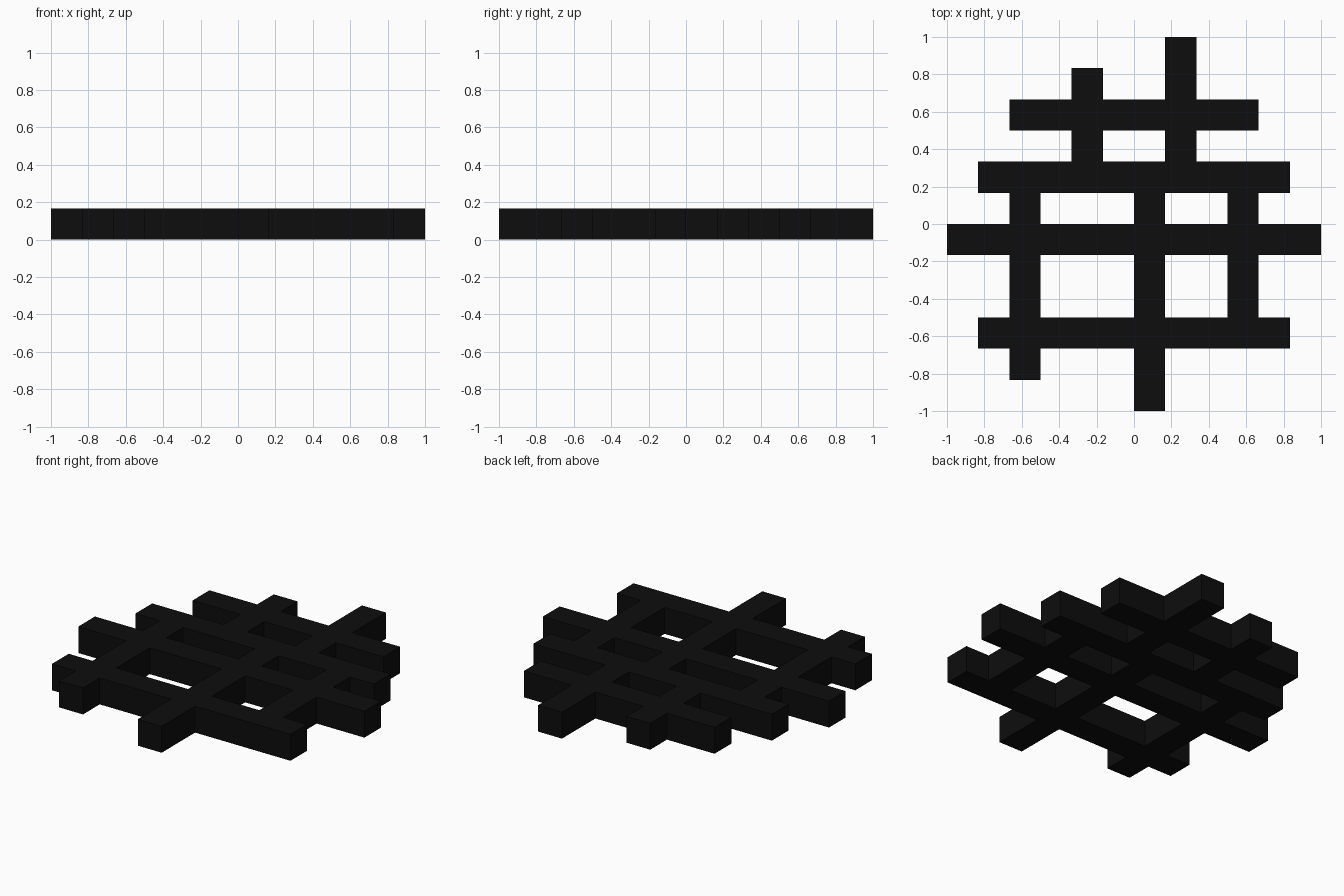
import bpy, bmesh

if "Cube" in bpy.data.objects:
    bpy.data.objects.remove(bpy.data.objects["Cube"])

U = 1 / 6  # bar width and thickness

black = bpy.data.materials.new("black")
black.diffuse_color = (0.004, 0.004, 0.004, 1)
black.use_nodes = True
black.node_tree.nodes["Principled BSDF"].inputs["Base Color"].default_value = black.diffuse_color

# Bars running along x: (row, start, end), in bar widths
rows = [(3, -4, 4), (1, -5, 5), (-1, -6, 6), (-4, -5, 5)]
# Bars running along y: (column, start, end)
columns = [(-2, 1, 5), (1, 1, 6), (-4, -5, 2), (0, -6, 2), (3, -4, 2)]

cells = {(x, y) for y, a, b in rows for x in range(a, b)}
cells |= {(x, y) for x, a, b in columns for y in range(a, b)}

# Flat lattice outline, one square per cell, crossings shared
bm = bmesh.new()
verts = {}


def corner(x, y):
    if (x, y) not in verts:
        verts[x, y] = bm.verts.new((x * U, y * U, 0))
    return verts[x, y]


for x, y in sorted(cells):
    bm.faces.new([corner(x, y), corner(x + 1, y),
                  corner(x + 1, y + 1), corner(x, y + 1)])

mesh = bpy.data.meshes.new("lattice")
bm.to_mesh(mesh)
bm.free()
mesh.materials.append(black)
lattice = bpy.data.objects.new("lattice", mesh)
bpy.context.collection.objects.link(lattice)

# Thicken upward from the ground
solid = lattice.modifiers.new("thickness", 'SOLIDIFY')
solid.thickness = U
solid.offset = 1
